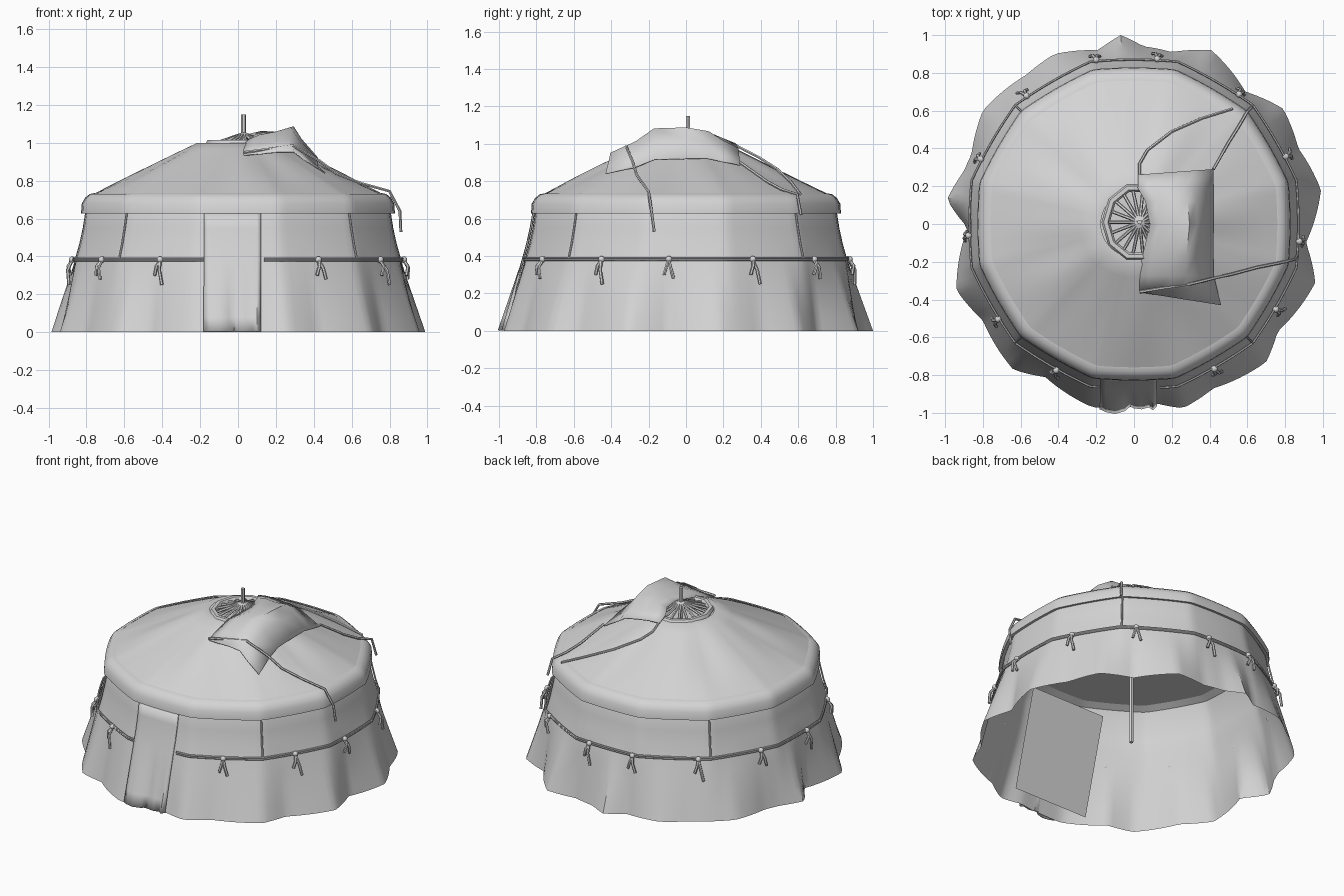
import bpy, bmesh, math
from math import sin, cos, radians, degrees, atan2, hypot
from mathutils import Vector

if "Cube" in bpy.data.objects:
    bpy.data.objects.remove(bpy.data.objects["Cube"])

mat = bpy.data.materials.new("grey_canvas")
mat.diffuse_color = (0.66, 0.66, 0.66, 1)
mat.use_nodes = True
mat.node_tree.nodes["Principled BSDF"].inputs["Base Color"].default_value = mat.diffuse_color

# Scalloped hem of the wall on the ground, counter-clockwise
HEM = [(.12, -.95), (.26, -.975), (.42, -.87), (.70, -.73), (.76, -.57), (.96, -.31),
       (.91, -.10), (.99, .18), (.87, .40), (.79, .61), (.59, .70), (.41, .92),
       (.20, .91), (.05, .94), (-.07, 1.0), (-.19, .92), (-.42, .90), (-.57, .79),
       (-.80, .60), (-.86, .37), (-.90, .28), (-.99, .13), (-.88, -.02), (-.94, -.35),
       (-.80, -.51), (-.68, -.72), (-.64, -.77), (-.47, -.81), (-.22, -.97), (-.10, -.97)]
HEM_POLAR = sorted((degrees(atan2(y, x)) % 360, hypot(x, y)) for x, y in HEM)


def hem_r(a):
    a %= 360
    pts = [(HEM_POLAR[-1][0] - 360, HEM_POLAR[-1][1])] + HEM_POLAR + [(HEM_POLAR[0][0] + 360, HEM_POLAR[0][1])]
    for (a0, r0), (a1, r1) in zip(pts, pts[1:]):
        if a0 <= a <= a1:
            return r0 + (r1 - r0) * (a - a0) / (a1 - a0)


def poly_r(a, R):
    """Radius of a softened 12-sided outline with corners at 15 + 30k degrees."""
    d = (a + 15) % 30 - 15
    flat = R * cos(radians(15)) / cos(radians(d))
    return .65 * flat + .35 * R * .985


def wall_r(a, z):
    top, mid = poly_r(a, .83), poly_r(a, .887)
    if z >= .63:
        return top + (poly_r(a, .785) - top) * (z - .63) / .1
    if z >= .38:
        t = (z - .38) / .25
        return mid + (top - mid) * t - .006 * sin(math.pi * t)
    t = 1 - z / .38
    return mid + (hem_r(a) - mid) * t


def roof_z(r):
    return min(1.0, 1.0 - (r - .215) * .27 / .56)


def polar(a, r, z):
    return Vector((r * cos(radians(a)), r * sin(radians(a)), z))


def finish(ob, angle=35):
    ob.data.materials.clear()
    ob.data.materials.append(mat)
    bpy.ops.object.select_all(action='DESELECT')
    ob.select_set(True)
    bpy.context.view_layer.objects.active = ob
    bpy.ops.object.shade_smooth_by_angle(angle=radians(angle))
    return ob


def loft(name, rows, closed=True, thick=0, angle=35, cap=False):
    """Skin a list of equally long point rows."""
    bm = bmesh.new()
    vs = [[bm.verts.new(p) for p in row] for row in rows]
    n = len(rows[0])
    for A, B in zip(vs, vs[1:]):
        for i in range(n if closed else n - 1):
            j = (i + 1) % n
            bm.faces.new((A[i], A[j], B[j], B[i]))
    if cap:
        bm.faces.new(vs[-1])
    bmesh.ops.recalc_face_normals(bm, faces=bm.faces)
    me = bpy.data.meshes.new(name)
    bm.to_mesh(me)
    bm.free()
    ob = bpy.data.objects.new(name, me)
    bpy.context.collection.objects.link(ob)
    if thick:
        m = ob.modifiers.new("thickness", 'SOLIDIFY')
        m.thickness, m.offset = thick, 0
    return finish(ob, angle)


def tubes(name, paths, r, cyclic=False):
    """One mesh of round cords along the given paths."""
    cu = bpy.data.curves.new(name, 'CURVE')
    cu.dimensions, cu.bevel_depth, cu.bevel_resolution, cu.use_fill_caps = '3D', r, 1, True
    for path in paths:
        s = cu.splines.new('POLY')
        s.points.add(len(path) - 1)
        for p, co in zip(s.points, path):
            p.co = (*co, 1)
        s.use_cyclic_u = cyclic
    ob = bpy.data.objects.new(name, cu)
    bpy.context.collection.objects.link(ob)
    bpy.ops.object.select_all(action='DESELECT')
    ob.select_set(True)
    bpy.context.view_layer.objects.active = ob
    bpy.ops.object.convert(target='MESH')
    return finish(bpy.context.view_layer.objects.active, 50)


# Cloth wall, flaring to the hem and meeting the roof under the eave band
ANG = range(0, 360, 2)
loft("wall", [[polar(a, wall_r(a, z), z) for a in ANG]
              for z in (.73, .63, .55, .47, .38, .29, .19, .09, 0)])

# Eave band with a small lip under it
loft("eave_band", [[polar(a, poly_r(a, R), z) for a in ANG]
                   for R, z in ((.83, .632), (.852, .628), (.848, .68), (.83, .71), (.805, .73), (.78, .735))])

# Roof cloth with faint sagging folds, open at the crown
roof = []
for k in range(9):
    t = k / 8
    row = []
    for a in ANG:
        r = poly_r(a, .785) * (1 - t) + .215 * t
        fold = .006 * sin(math.pi * t) * (sin(radians(7 * a)) + .6 * sin(radians(12 * a + 40)))
        row.append(polar(a, r, .73 + .27 * t + fold))
    roof.append(row)
roof.append([polar(a, .175, 1.0) for a in ANG])
loft("roof", roof)

# Flat ceiling cloth stretched across the inside at eave height
loft("ceiling", [[polar(a, poly_r(a, R), .75) for a in ANG] for R in (.735, .3)], cap=True)

# Crown ring, spokes and centre pole
tubes("crown_ring", [[(.02 + .17 * cos(radians(a)), .01 + .19 * sin(radians(a)), .995)
                      for a in range(0, 360, 36)]], .022, True)
tubes("crown_spokes", [[(.03, .01, 1.05), (.02 + .165 * cos(radians(a)), .01 + .185 * sin(radians(a)), .99)]
                       for a in range(0, 360, 20)], .009)
tubes("centre_pole", [[(.03, .01, .05), (.03, .01, 1.15)]], .013)

# Smoke flap folded over the right of the crown
FLAP_Y = (-.36, -.27, -.17, 0, .12, .19, .26)
FLAP_EDGE = (.03, .03, .045, .085, .06, .02, .02)
FLAP_T = (0, .18, .4, .62, .74, 1)
FLAP_Z = ((.935, .97, 1.01, 1.035, 1.045, 1.03, 1.0),
          (.94, .99, 1.04, 1.045, 1.06, 1.03, 1.0),
          (.95, 1.00, 1.055, 1.06, 1.055, 1.02, .99),
          (.95, 1.01, 1.08, 1.085, 1.065, 1.02, .975),
          (.91, .96, 1.01, 1.02, 1.01, .975, .945),
          (.84, .875, .915, .92, .92, .905, .885))
rows = []
for t, zs in zip(FLAP_T, FLAP_Z):
    rows.append([(e + (.42 + (.04 if y < -.3 else 0) - e) * t,
                  y + t * (-.07 if y < -.3 else .03 if y > .2 else 0), z)
                 for y, e, z in zip(FLAP_Y, FLAP_EDGE, zs)])
loft("smoke_flap", rows, closed=False, thick=.006, angle=60)


# Cords holding the flap, laid on the roof and over the eave
def on_roof(x, y):
    return Vector((x, y, roof_z(hypot(x, y)) + .015))


tubes("flap_cords", [
    [(.03, -.36, .95), (.15, -.34, .965), (.29, -.32, .985), (.43, -.285, .905), on_roof(.52, -.265),
     on_roof(.65, -.23), (.80, -.20, .745), (.855, -.185, .64), (.86, -.17, .53)],
    [(.42, .29, .90), on_roof(.5, .43), on_roof(.55, .51), (.60, .595, .73), (.62, .615, .62)],
    [(.03, .25, 1.0), on_roof(.03, .32), on_roof(.07, .39), on_roof(.2, .49), on_roof(.36, .56),
     on_roof(.52, .61)]], .008)

# Belt cord around the wall, broken at the doorway
BELT = [polar(a, wall_r(a, .38) + .008, .38) for a in range(-81, 259, 3)]
tubes("belt_cord", [BELT, [p + Vector((0, 0, .010)) for p in BELT]], .006)

# Upright cords between eave and belt
tubes("upright_cords", [[polar(a, wall_r(a, z) + .008, z) for z in (.64, .55, .46, .385)]
                        for a in (-45, 45, 135, 225)], .006)

# Knots with hanging ends
TIES = (-61, -31, -6, 24, 51, 82, 103, 130, 157, 184, 215, 242)
tails = []
for i, a in enumerate(TIES):
    for da, dz in ((-1.5, .08), (1.8, .13 if i % 2 else .10)):
        tails.append([polar(a + da * t, wall_r(a + da * t, .38 - dz * t) + .014 + .02 * sin(3 * t), .38 - dz * t)
                      for t in (0, .4, 1)])
tubes("tie_ends", tails, .009)
for a in TIES:
    bpy.ops.mesh.primitive_ico_sphere_add(subdivisions=2, radius=.018,
                                          location=polar(a, wall_r(a, .38) + .014, .383))
    knot = bpy.context.object
    knot.name = "tie_knot"
    finish(knot, 60)

# Door curtain lying on the wall, with soft folds growing towards the hem
DOOR = ((-.18, .97), (-.15, .985), (-.10, .995), (-.05, .98), (-.02, .955), (0, .965),
        (.04, .97), (.08, .96), (.10, .975), (.12, .955))
rows = []
for z in (.635, .55, .45, .38, .28, .18, .08, .003):
    t = max(0, 1 - z / .38)
    row = []
    for x, d in DOOR:
        a = -90 + degrees(math.asin(x / .86))
        y = wall_r(a, max(z, .38)) * cos(radians(a + 90)) + .012
        row.append((x, -(y + (d + .008 - y) * t), z))
    rows.append(row)
loft("door_curtain", rows, closed=False, thick=.008, angle=50)

# Flat door panel leaning just inside
loft("door_panel", [[(-.307, -.836, .01), (.26, -.836, .01)], [(-.307, -.664, .66), (.26, -.664, .66)]],
     closed=False)
